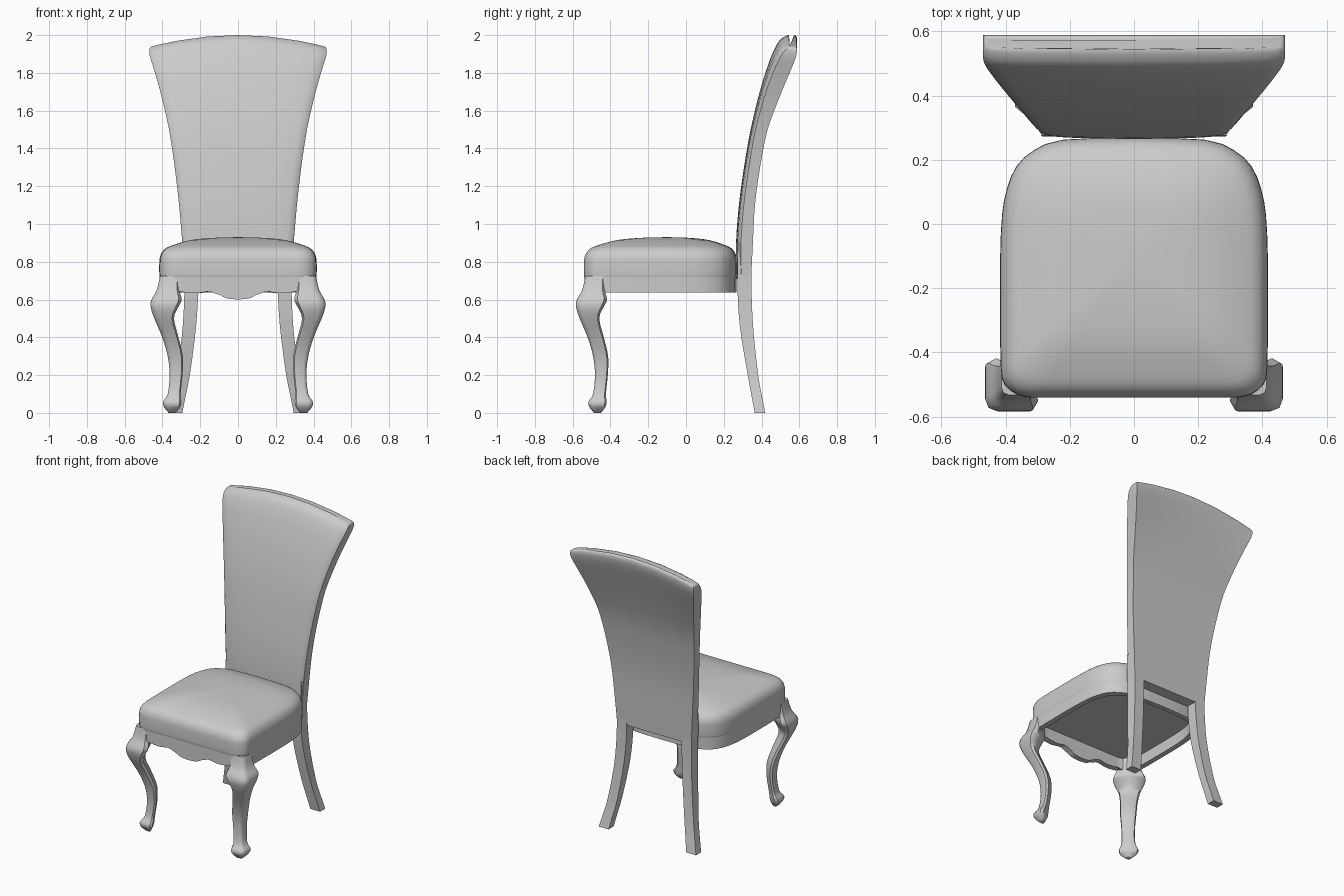
import bpy, bmesh

cube = bpy.data.objects.get("Cube")
if cube:
    bpy.data.objects.remove(cube, do_unlink=True)

grey = bpy.data.materials.new("plain_grey")
grey.use_nodes = True
grey.diffuse_color = (0.6, 0.6, 0.6, 1)
grey.node_tree.nodes["Principled BSDF"].inputs["Base Color"].default_value = (0.6, 0.6, 0.6, 1)


def resample(rows, steps):
    """Smooth a list of stations with a Catmull-Rom spline."""
    out = []
    last = len(rows) - 1
    for i in range(last):
        p0, p1, p2, p3 = (rows[min(max(k, 0), last)] for k in range(i - 1, i + 3))
        for s in range(steps):
            t = s / steps
            out.append([0.5 * (2 * b + (c - a) * t + (2 * a - 5 * b + 4 * c - d) * t * t
                               + (3 * b - a - 3 * c + d) * t ** 3)
                        for a, b, c, d in zip(p0, p1, p2, p3)])
    out.append(list(rows[-1]))
    return out


def loft(name, rings, closed=False, angle=40):
    """Skin rings of points; cap the ends, or join last to first when closed."""
    bm = bmesh.new()
    loops = [[bm.verts.new(p) for p in ring] for ring in rings]
    pairs = list(zip(loops, loops[1:]))
    if closed:
        pairs.append((loops[-1], loops[0]))
    else:
        bm.faces.new(loops[0])
        bm.faces.new(loops[-1])
    for a, b in pairs:
        for i in range(len(a)):
            j = (i + 1) % len(a)
            bm.faces.new((a[i], a[j], b[j], b[i]))
    bmesh.ops.recalc_face_normals(bm, faces=bm.faces)
    mesh = bpy.data.meshes.new(name)
    bm.to_mesh(mesh)
    bm.free()
    mesh.materials.append(grey)
    obj = bpy.data.objects.new(name, mesh)
    bpy.context.collection.objects.link(obj)
    bpy.ops.object.select_all(action='DESELECT')
    obj.select_set(True)
    bpy.context.view_layer.objects.active = obj
    bpy.ops.object.shade_smooth_by_angle(angle=angle * 3.14159 / 180)
    return obj


# Seat outline, shared by cushion and apron
front = [(0.32 * i / 16, -0.54) for i in range(17)]
side = resample([(0.32, -0.54), (0.365, -0.53), (0.402, -0.5), (0.414, -0.45), (0.416, -0.3),
                 (0.416, -0.1), (0.41, 0.03), (0.395, 0.11), (0.365, 0.18), (0.31, 0.23),
                 (0.22, 0.262), (0, 0.27)], 2)
half = front + side[1:]
outline = half + [(-x, y) for x, y in half[-2:0:-1]]
MID = -0.1


def scaled(s):
    return [(x * s, MID + (y - MID) * s) for x, y in outline]


# Cushion with a crowned top
crown = resample([(0.99, 0.715), (1, 0.73), (1, 0.8), (0.985, 0.835), (0.94, 0.864),
                  (0.85, 0.885), (0.6, 0.915), (0.3, 0.927), (0.04, 0.93)], 3)
loft("seat_cushion", [[(x, y, z) for x, y in scaled(s)] for s, z in crown])

# Apron ring with a scalloped front edge
scallop = resample([(0.6,), (0.606,), (0.626,), (0.644,), (0.634,), (0.636,), (0.645,)], 4)


def apron_bottom(x, y):
    if y < -0.53 and abs(x) <= 0.32:
        return scallop[round(abs(x) / 0.32 * (len(scallop) - 1))][0]
    return 0.638


outer, inner = scaled(0.995), scaled(0.91)
low = [apron_bottom(x, y) for x, y in outline]
loft("seat_apron", [
    [(x, y, 0.722) for x, y in outer],
    [(x, y, z) for (x, y), z in zip(outer, low)],
    [(x, y, z) for (x, y), z in zip(inner, low)],
    [(x, y, 0.722) for x, y in inner]], closed=True, angle=30)

# Flared, backward curving back panel: height, half width, front y, back y
stations = resample([
    (0.71, 0.282, 0.268, 0.345), (0.9, 0.295, 0.265, 0.354), (1.1, 0.312, 0.28, 0.365),
    (1.3, 0.335, 0.307, 0.392), (1.5, 0.365, 0.342, 0.432), (1.7, 0.405, 0.39, 0.497),
    (1.85, 0.442, 0.437, 0.552), (1.93, 0.464, 0.47, 0.58), (1.975, 0.47, 0.497, 0.588),
    (1.996, 0.464, 0.528, 0.583), (2.0, 0.455, 0.545, 0.572)], 3)
# Padded front bulge: position across the width and setback
bulge = [(0, 0), (0.35, 0.001), (0.7, 0.004), (0.88, 0.008), (0.96, 0.014), (1, 0.026)]
bulge = [(-t, d) for t, d in bulge[:0:-1]] + bulge


def panel_ring(z, w, yf, yb):
    drop = 0.06 * min(max((z - 1.5) / 0.5, 0), 1)
    pad = min(1, (yb - yf) / 0.08)
    face = [(t * w, yf + d * pad, z - drop * t * t) for t, d in bulge]
    rear = [(t * w, yb, z - drop * t * t) for t, d in reversed(bulge)]
    return face + rear


loft("back_panel", [panel_ring(*s) for s in stations])

# Splayed back legs: height, inner x, outer x, front y, back y
back_leg = resample([
    (0, 0.295, 0.37, 0.364, 0.42), (0.1, 0.275, 0.346, 0.345, 0.4),
    (0.2, 0.255, 0.325, 0.327, 0.382), (0.4, 0.228, 0.298, 0.293, 0.36),
    (0.55, 0.215, 0.287, 0.277, 0.35), (0.72, 0.208, 0.283, 0.272, 0.346),
    (0.9, 0.215, 0.289, 0.275, 0.35)], 2)

# Cabriole front legs: height, centre, half width
front_leg = resample([
    (0, 0.348, 0.018), (0.03, 0.349, 0.042), (0.06, 0.348, 0.048), (0.1, 0.338, 0.034),
    (0.2, 0.328, 0.034), (0.3, 0.332, 0.04), (0.4, 0.358, 0.043), (0.5, 0.391, 0.052),
    (0.56, 0.389, 0.073), (0.6, 0.378, 0.08), (0.65, 0.37, 0.06), (0.725, 0.363, 0.05)], 3)
knee = [(1, -0.8), (1, 0.5), (0.86, 0.86), (0.5, 1), (-0.8, 1), (-1, 0.65),
        (-0.5, -0.5), (0.65, -1)]

for name, m in (("left", 1), ("right", -1)):
    loft("back_leg_" + name, [
        [(m * a, f, z), (m * b, f, z), (m * b, r, z), (m * a, r, z)]
        for z, a, b, f, r in back_leg])
    loft("front_leg_" + name, [
        [(m * (c + h * u), -(c + 0.12 + h * v), z) for u, v in knee]
        for z, c, h in front_leg], angle=50)
